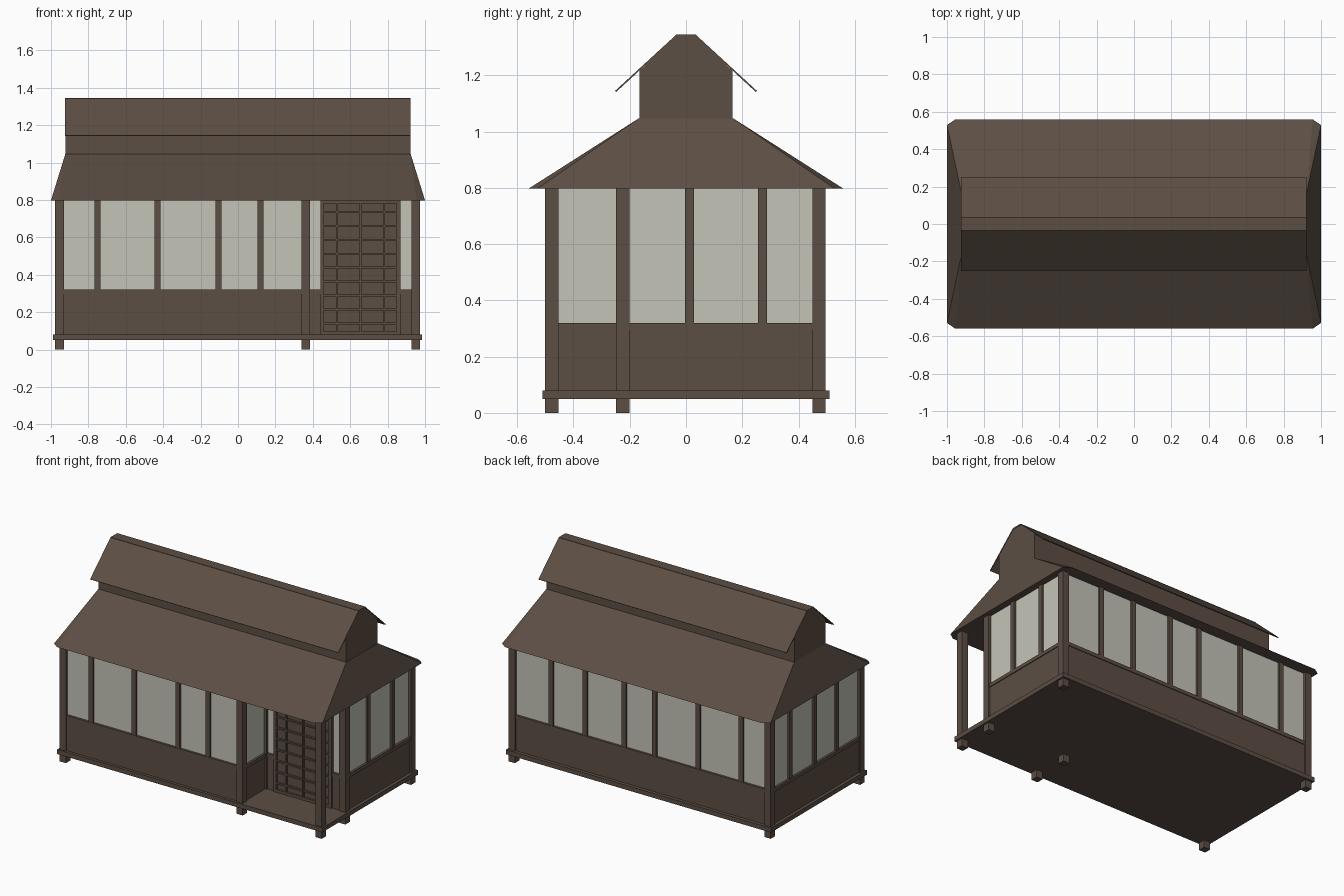
import bpy, bmesh

if "Cube" in bpy.data.objects:
    bpy.data.objects.remove(bpy.data.objects["Cube"])


def material(name, rgb):
    m = bpy.data.materials.new(name)
    lin = [((c / 255 + 0.055) / 1.055) ** 2.4 for c in rgb]
    m.diffuse_color = (*lin, 1)
    m.use_nodes = True
    m.node_tree.nodes["Principled BSDF"].inputs["Base Color"].default_value = m.diffuse_color
    return m


WOOD = material("dark brown wood", (92, 78, 68))
PAPER = material("pale grey window", (196, 196, 184))


def finish(name, bm, mat):
    bmesh.ops.recalc_face_normals(bm, faces=bm.faces)
    me = bpy.data.meshes.new(name)
    bm.to_mesh(me)
    bm.free()
    me.materials.append(mat)
    ob = bpy.data.objects.new(name, me)
    bpy.context.collection.objects.link(ob)
    return ob


def boxes(name, items, mat=WOOD):
    """Each item is (x0, x1, y0, y1, z0, z1)."""
    bm = bmesh.new()
    for x0, x1, y0, y1, z0, z1 in items:
        vs = bmesh.ops.create_cube(bm, size=1)["verts"]
        for v in vs:
            v.co.x = x1 if v.co.x > 0 else x0
            v.co.y = y1 if v.co.y > 0 else y0
            v.co.z = z1 if v.co.z > 0 else z0
    return finish(name, bm, mat)


def extrude_x(name, profile, x0, x1):
    bm = bmesh.new()
    f = bm.faces.new([bm.verts.new((x0, y, z)) for y, z in profile])
    r = bmesh.ops.extrude_face_region(bm, geom=[f])
    for v in r["geom"]:
        if isinstance(v, bmesh.types.BMVert):
            v.co.x = x1
    return finish(name, bm, WOOD)


def wall(name, along_x, at, a, b, mullions=()):
    """Low panel, sill rail, mullions and a pale pane between a and b."""
    def box(u0, u1, t, z0, z1):
        if along_x:
            return (u0, u1, at - t, at + t, z0, z1)
        return (at - t, at + t, u0, u1, z0, z1)
    frame = [box(a, b, 0.014, 0.07, 0.296), box(a, b, 0.019, 0.296, 0.32)]
    frame += [box(m - 0.016, m + 0.016, 0.017, 0.31, 0.80) for m in mullions]
    boxes(name + "_frame", frame)
    boxes(name + "_windows", [box(a, b, 0.004, 0.31, 0.80)], PAPER)


# Floor slab
boxes("floor", [(-0.99, 0.985, -0.51, 0.51, 0.05, 0.08)])

# Posts, running down to the ground as feet
XL, XM, XR = -0.955, 0.362, 0.95
YF, YM, YB = -0.477, -0.225, 0.473
P = 0.0235
boxes("posts", [(x - P, x + P, y - P, y + P, 0, 0.80) for x, y in
                [(XL, YF), (XM, YF), (XR, YF), (XM, YM), (XR, YM), (XL, YB), (XR, YB)]])

# Walls
shared = (-0.75, -0.43, -0.105, 0.12)
wall("front_wall", True, YF, XL, XM, shared)
wall("back_wall", True, YB, XL, XR, shared + (0.41, 0.665))
wall("left_wall", False, XL, YF, YB, (-0.225, 0.013, 0.272))
wall("right_wall", False, XR, YM, YB, (0.013, 0.272))
wall("porch_side_wall", False, XM, YF, YM)
wall("porch_left_wall", True, YM, XM, 0.445)
wall("porch_right_wall", True, YM, 0.86, XR)

# Lattice door at the back of the porch
boxes("door_panel", [(0.44, 0.87, YM - 0.01, YM + 0.012, 0.08, 0.80)])
y0, y1 = YM - 0.024, YM - 0.008
lattice = [(x - w, x + w, y0, y1, 0.08, 0.795) for x, w in
           [(0.449, 0.009), (0.53, 0.005), (0.655, 0.005), (0.782, 0.005), (0.859, 0.011)]]
lattice += [(0.44, 0.87, y0, y1, 0.08, 0.098), (0.44, 0.87, y0, y1, 0.78, 0.80)]
lattice += [(0.44, 0.87, y0 + 0.001, y1, z - 0.005, z + 0.005)
            for z in [0.14 + 0.0745 * i for i in range(9)]]
boxes("door_lattice", lattice)

# Main hipped roof with clipped eave corners
bm = bmesh.new()
c = 0.045


def ring(hx, hy, cx, cy, z):
    pts = [(hx, -hy + cy), (hx, hy - cy), (hx - cx, hy), (-hx + cx, hy),
           (-hx, hy - cy), (-hx, -hy + cy), (-hx + cx, -hy), (hx - cx, -hy)]
    return [bm.verts.new((x, y, z)) for x, y in pts]


low = ring(1.0, 0.56, c, c * 0.7, 0.797)
top = ring(0.923, 0.168, 0, 0, 1.047)
for i in range(8):
    j = (i + 1) % 8
    bm.faces.new((low[i], low[j], top[j], top[i]))
bm.faces.new(low)
bm.faces.new(top)
bmesh.ops.remove_doubles(bm, verts=bm.verts, dist=0.0005)
finish("main_roof", bm, WOOD)

# Raised upper storey with sloped top
half = [(0.166, 1.03), (0.166, 1.215), (0.037, 1.34)]
extrude_x("raised_ridge", half + [(-y, z) for y, z in reversed(half)], -0.923, 0.921)

# Thin overhanging sheets of the upper roof
for side, s in (("front", -1), ("back", 1)):
    sheet = [(0.034, 1.345), (0.252, 1.145), (0.248, 1.141), (0.034, 1.338)]
    extrude_x(side + "_upper_roof", [(s * y, z) for y, z in sheet], -0.925, 0.923)
boxes("ridge_cap", [(-0.925, 0.923, -0.036, 0.036, 1.335, 1.345)])
